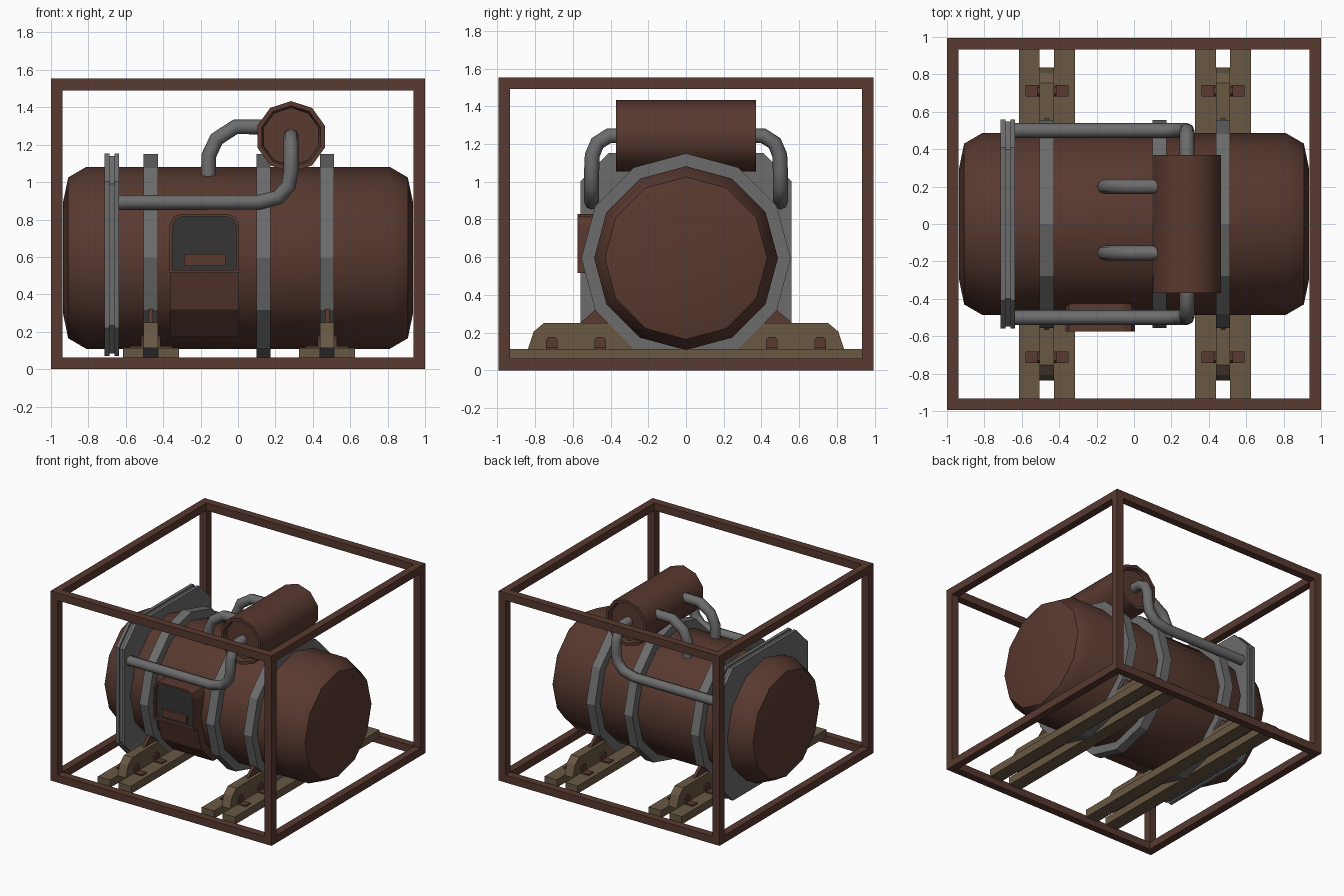
import bpy, bmesh, math
from mathutils import Vector

if "Cube" in bpy.data.objects:
    bpy.data.objects.remove(bpy.data.objects["Cube"])


def material(name, r, g, b):
    m = bpy.data.materials.new(name)
    m.diffuse_color = (r, g, b, 1)
    m.use_nodes = True
    m.node_tree.nodes["Principled BSDF"].inputs["Base Color"].default_value = m.diffuse_color
    return m


RUST = material("rust_brown", 0.098, 0.041, 0.029)
GREY = material("steel_grey", 0.15, 0.15, 0.15)
WOOD = material("aged_wood", 0.14, 0.098, 0.057)
DARK = material("dark_opening", 0.036, 0.036, 0.036)


def finish(name, bm, mat, smooth=None):
    bmesh.ops.remove_doubles(bm, verts=bm.verts, dist=1e-5)
    bmesh.ops.recalc_face_normals(bm, faces=bm.faces)
    me = bpy.data.meshes.new(name)
    bm.to_mesh(me)
    bm.free()
    me.materials.append(mat)
    ob = bpy.data.objects.new(name, me)
    bpy.context.collection.objects.link(ob)
    if smooth:
        bpy.ops.object.select_all(action='DESELECT')
        bpy.context.view_layer.objects.active = ob
        ob.select_set(True)
        bpy.ops.object.shade_smooth_by_angle(angle=math.radians(smooth))
    return ob


def box(name, x, y, z, mat):
    bm = bmesh.new()
    bmesh.ops.create_cube(bm, size=1)
    for v in bm.verts:
        v.co = [(a + b) / 2 + c * (b - a) for (a, b), c in zip((x, y, z), v.co)]
    return finish(name, bm, mat)


def lathe(name, profile, axis, centre, sides, mat, closed=False, smooth=None):
    """Revolve (along, radius) points about a horizontal axis, one vertex on top."""
    bm = bmesh.new()
    rings = []
    for a, r in profile:
        ring = []
        for i in range(sides):
            t = 2 * math.pi * i / sides
            side, up = r * math.sin(t), r * math.cos(t)
            p = (a, side, up) if axis == 'x' else (side, a, up)
            ring.append(bm.verts.new(Vector(centre) + Vector(p)))
        rings.append(ring)
    pairs = list(zip(rings, rings[1:]))
    if closed:
        pairs.append((rings[-1], rings[0]))
    for p, q in pairs:
        for i in range(sides):
            j = (i + 1) % sides
            bm.faces.new((p[i], p[j], q[j], q[i]))
    if not closed:
        bm.faces.new(rings[0])
        bm.faces.new(rings[-1])
    return finish(name, bm, mat, smooth)


def prism(name, outline, axis, lo, hi, mat, hole=None):
    """Extrude a (side, z) outline along x or y, optionally with a matching hole."""
    bm = bmesh.new()

    def loop(pts, d):
        return [bm.verts.new((d, s, z) if axis == 'x' else (s, d, z)) for s, z in pts]

    def bridge(p, q):
        for i in range(len(p)):
            j = (i + 1) % len(p)
            bm.faces.new((p[i], p[j], q[j], q[i]))
    a, b = loop(outline, lo), loop(outline, hi)
    bridge(a, b)
    if hole:
        c, d = loop(hole, lo), loop(hole, hi)
        bridge(c, d)
        bridge(a, c)
        bridge(b, d)
    else:
        bm.faces.new(a)
        bm.faces.new(b)
    return finish(name, bm, mat)


def pipe(name, points, radius=0.04):
    cu = bpy.data.curves.new(name, 'CURVE')
    cu.dimensions = '3D'
    cu.bevel_depth = radius
    cu.bevel_resolution = 2
    cu.use_fill_caps = True
    sp = cu.splines.new('POLY')
    sp.points.add(len(points) - 1)
    for p, co in zip(sp.points, points):
        p.co = (*co, 1)
    cu.materials.append(GREY)
    ob = bpy.data.objects.new(name, cu)
    bpy.context.collection.objects.link(ob)
    bpy.ops.object.select_all(action='DESELECT')
    bpy.context.view_layer.objects.active = ob
    ob.select_set(True)
    bpy.ops.object.convert(target='MESH')
    bpy.ops.object.shade_smooth_by_angle(angle=math.radians(50))


# Outer cage
T, H, Y = 0.062, 1.553, 0.995
for z in (0, H - T):
    for s in (-1, 1):
        y0, y1 = sorted((s * Y, s * (Y - T)))
        x0, x1 = sorted((s, s * (1 - T)))
        box("cage_long_beam", (-1, 1), (y0, y1), (z, z + T), RUST)
        box("cage_cross_beam", (x0, x1), (-Y + T, Y - T), (z, z + T), RUST)
for sx in (-1, 1):
    for sy in (-1, 1):
        box("cage_post", sorted((sx, sx * (1 - T))), sorted((sy * Y, sy * (Y - T))),
            (T, H - T), RUST)

# Main tank with rounded ends, and its straps
C = (0, 0, 0.595)
half = [(0.935, 0.30), (0.908, 0.43), (0.81, 0.487)]
lathe("main_tank", [(-a, r) for a, r in half] + half[::-1], 'x', C, 12, RUST, smooth=48)
for x in (-0.466, 0.136, 0.476):
    lathe("tank_strap", [(x - 0.038, 0.48), (x - 0.038, 0.555), (x + 0.038, 0.555),
                         (x + 0.038, 0.48)], 'x', C, 12, GREY, closed=True)


# Chamfered square flange made of three plates
def octagon(w, z0, z1, c):
    return [(-w, z0 + c), (-w + c, z0), (w - c, z0), (w, z0 + c),
            (w, z1 - c), (w - c, z1), (-w + c, z1), (-w, z1 - c)]


for x0, x1, d in ((-0.713, -0.688, 0), (-0.688, -0.66, 0.013), (-0.66, -0.635, 0)):
    prism("flange_plate", octagon(0.56 - d, 0.07 + d, 1.153 - d, 0.15), 'x', x0, x1, GREY)

# Upper drum with recessed ends
D = (0.284, 0, 1.243)
lathe("upper_drum", [(-0.34, 0.155), (-0.37, 0.165), (-0.37, 0.19), (0.37, 0.19),
                     (0.37, 0.165), (0.34, 0.155)], 'y', D, 10, RUST, smooth=40)

# Pipes
for s in (-1, 1):
    pipe("side_pipe", [(-0.65, s * 0.5, 0.892), (0.11, s * 0.5, 0.892),
                       (0.215, s * 0.5, 0.918), (0.27, s * 0.5, 0.98),
                       (0.283, s * 0.5, 1.06), (0.283, s * 0.497, 1.14),
                       (0.283, s * 0.47, 1.205), (0.283, s * 0.41, 1.243),
                       (0.283, s * 0.335, 1.245)])
for y in (0.2, -0.155):
    pipe("top_pipe", [(-0.157, y, 1.02), (-0.157, y, 1.14), (-0.115, y, 1.23),
                      (-0.015, y, 1.295), (0.125, y, 1.295)])


# Firebox: arched door frame, dark opening, ledge and lower apron around the tank
def arch(x0, x1, z0, z1, c):
    return [(x0, z0), (x1, z0), (x1, z1 - c), (x1 - c * 0.3, z1 - c * 0.3), (x1 - c, z1),
            (x0 + c, z1), (x0 + c * 0.3, z1 - c * 0.3), (x0, z1 - c)]


prism("door_frame", arch(-0.365, 0.005, 0.515, 0.83, 0.06), 'y', -0.575, -0.415, RUST,
      hole=arch(-0.35, -0.01, 0.53, 0.815, 0.055))
prism("door_opening", arch(-0.352, -0.008, 0.528, 0.817, 0.055), 'y', -0.55, -0.42, DARK)
box("door_ledge", (-0.29, -0.068), (-0.572, -0.54), (0.552, 0.615), RUST)
prism("firebox_apron", [(-0.40, 0.518), (-0.535, 0.518), (-0.475, 0.318), (-0.325, 0.172),
                        (-0.22, 0.172), (-0.40, 0.36)], 'x', -0.363, 0.003, RUST)

# Wooden runners, saddles and their brackets
for x in (-0.466, 0.476):
    for s in (-1, 1):
        box("runner_plank", sorted((x + s * 0.038, x + s * 0.15)), (-0.935, 0.935),
            (0.05, 0.113), WOOD)
        prism("saddle_block", [(s * y, z) for y, z in (
            (0.275, 0.113), (0.413, 0.25), (0.755, 0.25), (0.808, 0.205), (0.838, 0.113))],
            'x', x - 0.038, x + 0.038, WOOD)
        prism("saddle_gusset", [(s * y, z) for y, z in (
            (0.40, 0.24), (0.575, 0.24), (0.48, 0.322))], 'x', x - 0.012, x + 0.012, RUST)
        for side in (-1, 1):
            for y in (0.455, 0.712):
                a, b, c = (x + side * o for o in (0.036, 0.052, 0.115))
                y0, y1 = s * y - 0.03, s * y + 0.03
                prism("bracket_upright", [(y0, 0.11), (y1, 0.11), (y1, 0.162), (y1 - 0.012, 0.176),
                                          (y0 + 0.012, 0.176), (y0, 0.162)],
                      'x', min(a, b), max(a, b), RUST)
                box("bracket_foot", sorted((a, c)), (y0, y1), (0.11, 0.124), RUST)
